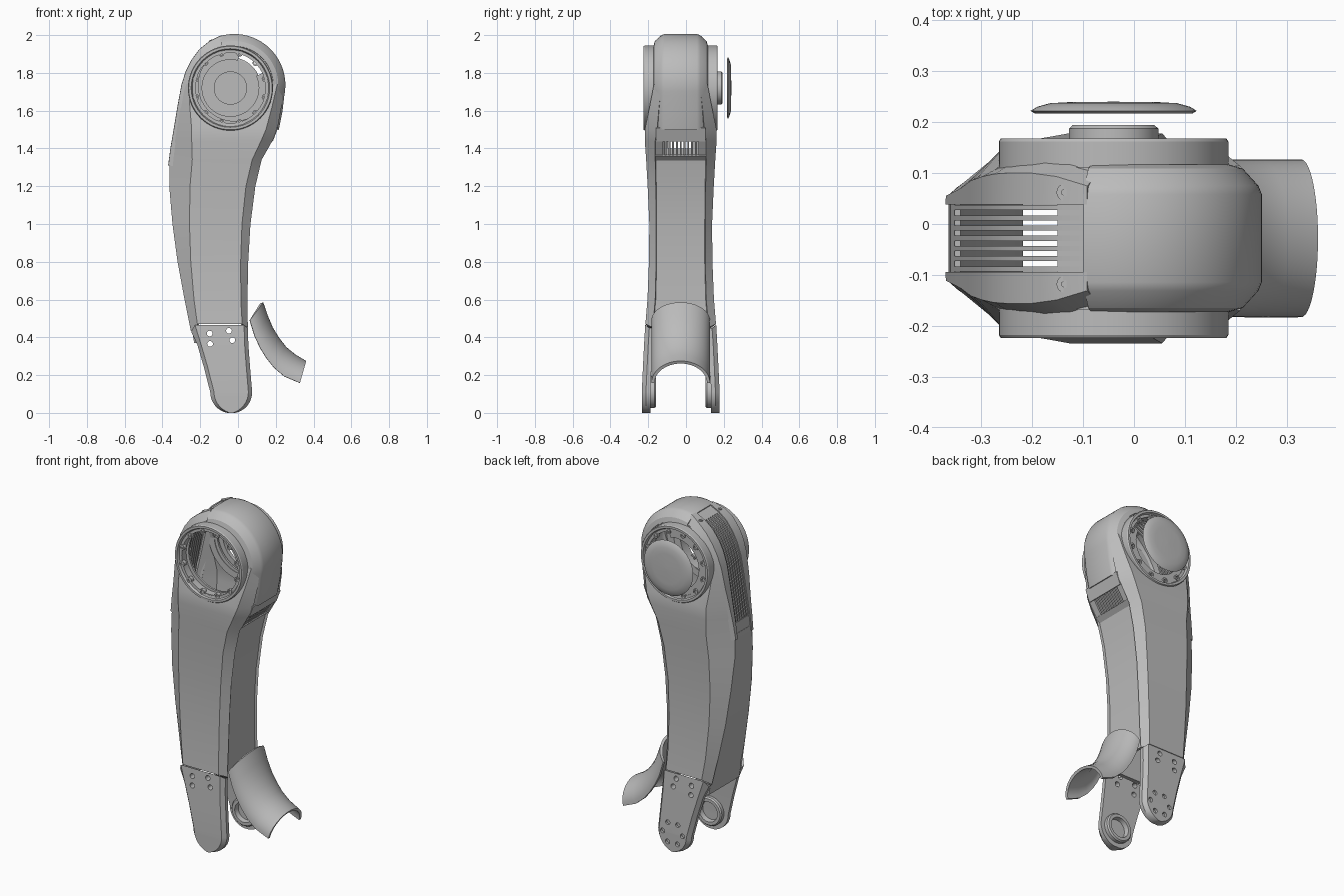
import bpy, bmesh, math
from mathutils import Vector, Matrix

if "Cube" in bpy.data.objects:
    bpy.data.objects.remove(bpy.data.objects["Cube"])

MID = -0.028              # y of the symmetry plane
HUB = (-0.04, 1.72)       # x, z of the upper joint
ANKLE = (-0.035, 0.11)    # x, z of the lower joint

grey = bpy.data.materials.new("satin_grey")
grey.use_nodes = True
grey.diffuse_color = (0.5, 0.5, 0.5, 1)
grey.node_tree.nodes["Principled BSDF"].inputs["Base Color"].default_value = (0.5, 0.5, 0.5, 1)


def finish(name, bm, thick=0, offset=0, cutters=()):
    """Turn a bmesh into a shaded object, with thickness and cuts applied."""
    bmesh.ops.recalc_face_normals(bm, faces=bm.faces)
    me = bpy.data.meshes.new(name)
    bm.to_mesh(me)
    bm.free()
    ob = bpy.data.objects.new(name, me)
    bpy.context.collection.objects.link(ob)
    me.materials.append(grey)
    if thick:
        m = ob.modifiers.new("thickness", "SOLIDIFY")
        m.thickness, m.offset = thick, offset
    for c in cutters:
        m = ob.modifiers.new("cut", "BOOLEAN")
        m.operation, m.object, m.solver = "DIFFERENCE", c, "EXACT"
    bpy.ops.object.select_all(action="DESELECT")
    ob.select_set(True)
    bpy.context.view_layer.objects.active = ob
    for m in list(ob.modifiers):
        bpy.ops.object.modifier_apply(modifier=m.name)
    bpy.ops.object.shade_smooth_by_angle(angle=math.radians(28))
    return ob


def loft(name, rows, ring=True, wrap=False, **kw):
    """Skin rows of points; ring closes each row, wrap joins last to first."""
    bm = bmesh.new()
    vs = [[bm.verts.new(p) for p in r] for r in rows]
    n = len(vs[0])
    for i in range(len(vs) if wrap else len(vs) - 1):
        a, b = vs[i], vs[(i + 1) % len(vs)]
        for j in range(n if ring else n - 1):
            k = (j + 1) % n
            bm.faces.new((a[j], a[k], b[k], b[j]))
    if ring and not wrap:
        bm.faces.new(vs[0])
        bm.faces.new(vs[-1])
    return finish(name, bm, **kw)


def lathe(name, profile, side, centre=HUB, a0=0, a1=360, steps=64):
    """Revolve a closed (radius, depth) profile about the y direction."""
    full = a1 - a0 == 360
    rows = []
    for i in range(steps if full else steps + 1):
        a = math.radians(a0 + (a1 - a0) * i / steps)
        rows.append([(centre[0] + r * math.cos(a), MID + side * d, centre[1] + r * math.sin(a))
                     for r, d in profile])
    return loft(name, rows, wrap=full)


def sweep(name, path, section, ring=False, **kw):
    """Carry a section of (y offset, inset) along an anticlockwise xz path."""
    rows = []
    for i, p in enumerate(path):
        a, b = Vector(path[max(i - 1, 0)]), Vector(path[min(i + 1, len(path) - 1)])
        t = (b - a).normalized()
        rows.append([(p[0] - t.y * s, MID + y, p[1] + t.x * s) for y, s in section(i)])
    return loft(name, rows, ring, **kw)


def bar(d, half, deep):
    return lambda i: [(d - half, 0), (d + half, 0), (d + half, deep), (d - half, deep)]


def pin(name, x, y, z, r, length, axis="Y", sides=20):
    bm = bmesh.new()
    rot = Matrix.Rotation(math.pi / 2, 4, "X") if axis == "Y" else Matrix()
    bmesh.ops.create_cone(bm, cap_ends=True, segments=sides, radius1=r, radius2=r, depth=length,
                          matrix=Matrix.Translation((x, y, z)) @ rot)
    return finish(name, bm)


def cutter(*args):
    ob = pin("cutter", *args)
    ob.hide_render = True
    ob.hide_set(True)
    return ob


# Limb outline: z, left x, right x, half width, left/right edge depth, chamfers
LIMB = [(1.74, -.293, .238, .142, .118, .10, .03, .03),
        (1.62, -.315, .23, .165, .11, .115, .06, .05),
        (1.5, -.335, .208, .19, .095, .125, .09, .06),
        (1.44, -.345, .182, .19, .09, .135, .10, .06),
        (1.34, -.362, .125, .183, .08, .135, .12, .05),
        (1.2, -.364, .092, .175, .085, .132, .11, .05),
        (1.0, -.347, .066, .166, .10, .13, .09, .045),
        (.8, -.32, .054, .168, .11, .13, .07, .04),
        (.6, -.283, .05, .176, .125, .135, .05, .035),
        (.47, -.25, .052, .187, .14, .148, .035, .03)]

# Lower plate outline: straight part, then a round end
FOOT = [(.466, -.248, .052, .188), (.36, -.215, .055, .194), (.24, -.18, .064, .2)]
for k in range(9):
    a = math.radians(80 * k / 8)
    FOOT.append((.11 - .112 * math.sin(a), ANKLE[0] - .112 * math.cos(a),
                 ANKLE[0] + .11 * math.cos(a), .206))


def shell_row(side, z, xl, xr, hw, dl, dr, cl, cr):
    drop = .035 if z < .5 else 0
    pts = [(xl, dl, drop), (xl + cl, hw, 0), (xr - cr, hw, 0), (xr, dr, drop / 2),
           (xr - .02, dr - .004, drop / 2), (xr - cr - .008, hw - .024, 0),
           (xl + cl + .008, hw - .024, 0), (xl + .02, dl - .004, drop)]
    return [(x, MID + side * d, z - dz) for x, d, dz in pts]


def foot_row(side, z, xl, xr, hw):
    c = min(.02, (xr - xl) * .25)
    drop = .035 if z > .46 else 0
    pts = [(xl, hw - .022, drop), (xl + c, hw, 0), (xr - c, hw, 0), (xr, hw - .022, drop / 2),
           (xr, hw - .045, drop / 2), (xl, hw - .045, drop)]
    return [(x, MID + side * d, z - dz) for x, d, dz in pts]


# Limb sides, lower plates and joint rings, on both sides
bore = cutter(HUB[0], 0, HUB[1], .19, 1, "Y", 64)
holes = [cutter(x, 0, z, .015, 1) for x, z in ((-.15, .42), (-.048, .435), (-.148, .365), (-.03, .385))]
circle = [(ANKLE[0] + .066 * math.cos(math.pi * k / 3), ANKLE[1] + .066 * math.sin(math.pi * k / 3))
          for k in range(6)]
pockets = [cutter(x, MID + .206, z, .014, .03) for x, z in circle]
for label, s in (("front", -1), ("back", 1)):
    loft(label + "_limb_shell", [shell_row(s, *r) for r in LIMB], cutters=[bore])
    loft(label + "_ankle_plate", [foot_row(s, *r) for r in FOOT],
         cutters=holes + (pockets if s > 0 else []))
    lathe(label + "_ankle_bearing", [(.085, .17), (.085, .14), (.078, .132), (.06, .132), (.055, .165)],
          s, ANKLE, steps=40)
    lathe(label + "_joint_ring", [(.225, .125), (.225, .19), (.221, .196), (.208, .196), (.202, .182),
                                  (.186, .182), (.186, .125)], s)
    lathe(label + "_head_cheek", [(.222, .128), (.222, .14), (.19, .14), (.19, .128)], s, (-.02, 1.735))
    for k in range(12):
        a = math.radians(15 + 30 * k)
        lathe(label + "_ring_lug", [(.016, .165), (.016, .188), (.008, .188), (.008, .165)], s,
              (HUB[0] + .188 * math.cos(a), HUB[1] + .188 * math.sin(a)), steps=14)

# Back bearing flange, left open along one arc, with hub and floating cap
lathe("back_flange", [(.19, .155), (.19, .178), (.15, .178), (.15, .155)], 1, a0=75, a1=385)
lathe("back_hub", [(.088, .19), (.088, .215), (.08, .222), (.001, .222), (.001, .19)], 1)
lathe("hub_cap", [(.001, .268), (.09, .267), (.125, .265), (.15, .258), (.163, .25), (.155, .245),
                  (.001, .245)], 1)

# Head barrel: chamfered band over the top of the joint
band = [(.21, 1.5), (.23, 1.6)]
for k in range(23):
    a = math.radians(-12 + 119 * k / 22)
    band.append((-.02 + .265 * math.cos(a), 1.735 + .265 * math.sin(a)))
sweep("head_barrel", band, lambda i: [(-.139, .06), (-.132, .035), (-.10, .006), (-.085, 0),
                                      (.085, 0), (.10, .006), (.132, .035), (.139, .06)],
      thick=.012)

# Vent cover: side frames, end strips and long slats
vent = [(-.09, 1.992), (-.15, 1.962), (-.2, 1.922), (-.242, 1.865), (-.27, 1.81), (-.293, 1.74),
        (-.315, 1.62), (-.335, 1.5), (-.352, 1.4), (-.364, 1.31)]
edge = [.10, .118, .125, .125, .123, .118, .11, .095, .086, .08]
for s in (-1, 1):
    sweep("vent_frame", vent, lambda i: [(s * .066, 0), (s * edge[i], 0),
                                         (s * (edge[i] + .022), .045)], thick=.012)
for k in range(7):
    sweep("vent_slat", vent, bar(-.06 + .02 * k, .005, .028), ring=True)
sweep("vent_top_strip", vent[:2], bar(0, .07, .012), ring=True)
sweep("vent_bottom_strip", vent[-2:], bar(0, .08, .012), ring=True)

# Long panels on the rear and inner faces of the limb
low = [r for r in LIMB if r[0] < 1.35]
ends = [(r[1] + .008, r[0]) for r in low] + [(-.225, .37)]
wide = [r[4] for r in low] + [.145]
sweep("outer_panel", ends, lambda i: [(-wide[i], 0), (wide[i], 0)], thick=.014)
inner = [(r[2] - .022, r[0]) for r in reversed(low)] + [(.13, 1.365)]
sweep("inner_panel", inner, lambda i: [(-.136, 0), (.136, 0)], thick=.014)

# Lip and small grille under the head
sweep("lip", [(.178, 1.44), (.205, 1.51)], lambda i: [(-.13, 0), (.13, 0)], thick=.014)
slope = [(.128, 1.36), (.18, 1.442)]
for s in (-1, 1):
    sweep("grille_side", slope, bar(s * .115, .02, .014), ring=True)
for k in range(9):
    sweep("grille_bar", slope, bar(-.08 + .02 * k, .005, .02), ring=True)

# Curved guard: a saddle arched across and hollow along its length
crest = [(.126, .583), (.152, .508), (.178, .447), (.212, .392), (.25, .343), (.3, .302), (.357, .268)]
foot = [(.062, .49), (.088, .405), (.118, .342), (.15, .29), (.19, .24), (.245, .193), (.328, .158)]
rows = []
for c, f in zip(crest, foot):
    rows.append([])
    for k in range(25):
        a = math.radians(-90 + 180 * k / 24)
        w = math.cos(a)
        rows[-1].append((f[0] + (c[0] - f[0]) * w, MID + .147 * math.sin(a), f[1] + (c[1] - f[1]) * w))
loft("guard", rows, ring=False, thick=.016)

# Screws on the crown and vent cover
for s in (-1, 1):
    for name, x, z, d in (("crown_screw", -.04, 1.994, .077), ("vent_screw", -.135, 1.968, .09)):
        pin(name, x, MID + s * d, z, .017, .012, "Z")
        pin(name + "_core", x, MID + s * d, z + .003, .008, .012, "Z", 6)
